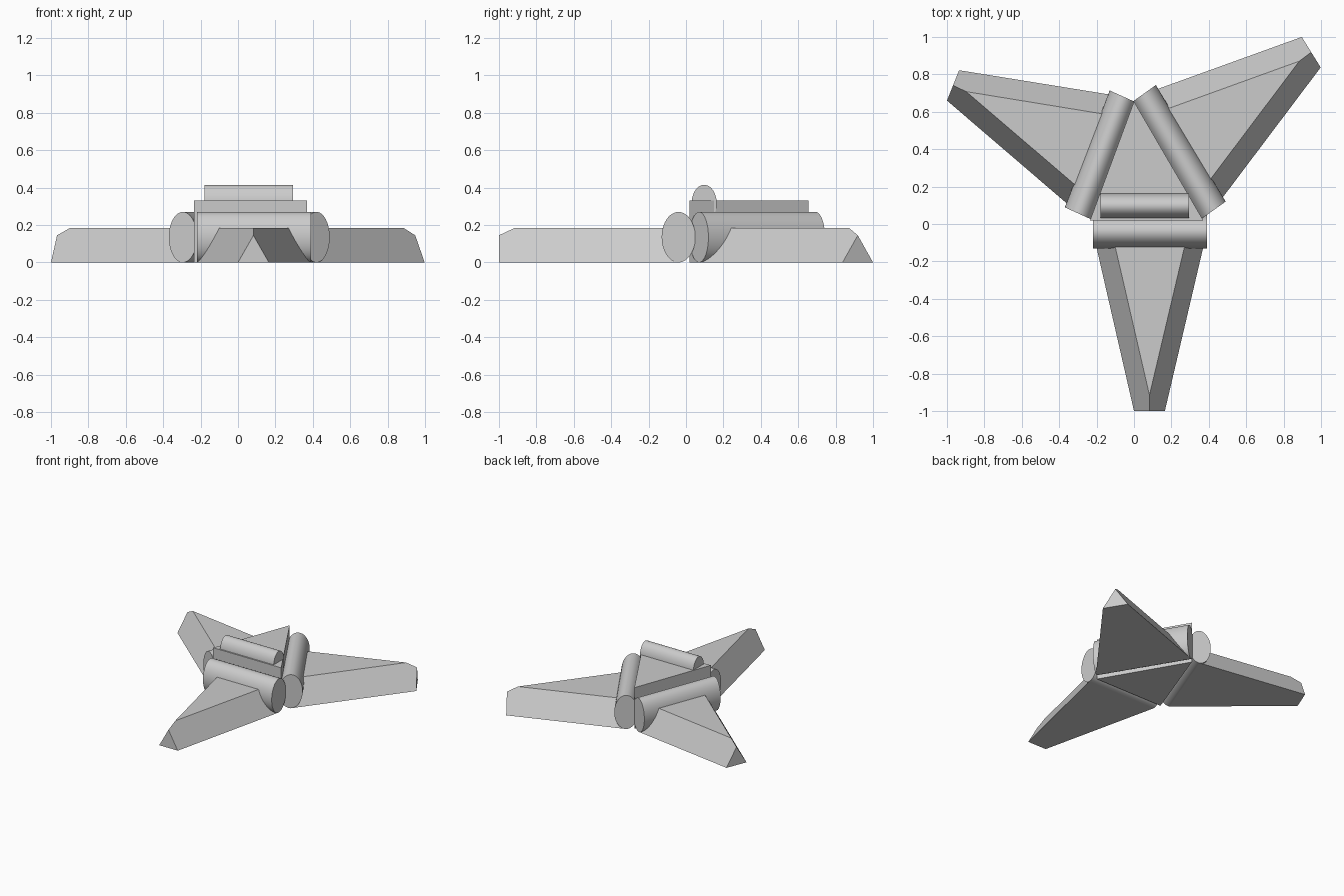
import bpy
import bmesh
from math import cos, sin, tau, radians
from mathutils import Vector

cube = bpy.data.objects.get("Cube")
if cube:
    bpy.data.objects.remove(cube)

GREY = (0.6, 0.6, 0.6, 1)
grey = bpy.data.materials.new("plain_grey")
grey.use_nodes = True
grey.diffuse_color = GREY
grey.node_tree.nodes["Principled BSDF"].inputs["Base Color"].default_value = GREY


def make_object(name, points, faces, smooth=False):
    bm = bmesh.new()
    verts = [bm.verts.new(p) for p in points]
    for face in faces:
        bm.faces.new([verts[i] for i in face])
    bmesh.ops.recalc_face_normals(bm, faces=bm.faces)
    mesh = bpy.data.meshes.new(name)
    bm.to_mesh(mesh)
    bm.free()
    mesh.materials.append(grey)
    obj = bpy.data.objects.new(name, mesh)
    bpy.context.collection.objects.link(obj)
    if smooth:
        bpy.ops.object.select_all(action="DESELECT")
        obj.select_set(True)
        bpy.context.view_layer.objects.active = obj
        bpy.ops.object.shade_smooth_by_angle(angle=radians(40))
    return obj


def prism(name, ring, offset, smooth=False):
    """Sweep a closed ring of points along an offset."""
    n = len(ring)
    points = ring + [p + offset for p in ring]
    faces = [range(n), range(n, 2 * n)]
    faces += [(i, (i + 1) % n, (i + 1) % n + n, i + n) for i in range(n)]
    return make_object(name, points, faces, smooth)


def roller(name, start, end, across, z, height, sides=48):
    """Elliptical cylinder from start to end; across is the cap's half width."""
    a, b = Vector((*start, z)), Vector((*end, z))
    u, v = Vector((*across, 0)), Vector((0, 0, height))
    ring = [a + u * cos(tau * i / sides) + v * sin(tau * i / sides) for i in range(sides)]
    return prism(name, ring, b - a, True)


def arm(name, root_a, root_b, tip_a, tip_b):
    """Tapering arm: flat top narrowing to a ridge that drops at the tip."""
    ra, rb, ta, tb = [Vector((*p, 0)) for p in (root_a, root_b, tip_a, tip_b)]
    root, tip = (ra + rb) / 2, (ta + tb) / 2
    top = Vector((0, 0, 0.185))
    points = [ra, rb, tb, ta,
              root.lerp(ra, 0.67) + top, root.lerp(rb, 0.67) + top,
              root.lerp(tip, 0.911) + top, tip + Vector((0, 0, 0.145))]
    faces = [(0, 1, 2, 3), (0, 1, 5, 4), (4, 5, 6),
             (0, 3, 7, 6, 4), (1, 2, 7, 6, 5), (2, 3, 7)]
    return make_object(name, points, faces)


# Triangular central hub
prism("central_hub", [Vector(p) for p in ((-0.235, 0.02, 0), (0.37, 0.02, 0), (0, 0.655, 0))],
      Vector((0, 0, 0.33)))

# Each side of the hub: a roller with an arm rooted beneath it
sides = {
    "front": ((-0.22, -0.04), (0.39, -0.04), (0, 0.09), (0, -1), (0.165, -1)),
    "left": ((0.42, 0.07), (0.047, 0.693), (0.07, 0.05), (0.998, 0.837), (0.897, 1)),
    "right": ((-0.055, 0.68), (-0.295, 0.055), (-0.075, 0.034), (-0.935, 0.822), (-1, 0.66)),
}
for side, (start, end, across, tip_a, tip_b) in sides.items():
    roller(side + "_roller", start, end, across, 0.135, 0.135)
    arm(side + "_arm", start, end, tip_a, tip_b)

# Small roller lying on top of the hub
roller("top_roller", (-0.18, 0.097), (0.295, 0.097), (0, 0.067), 0.315, 0.1)
